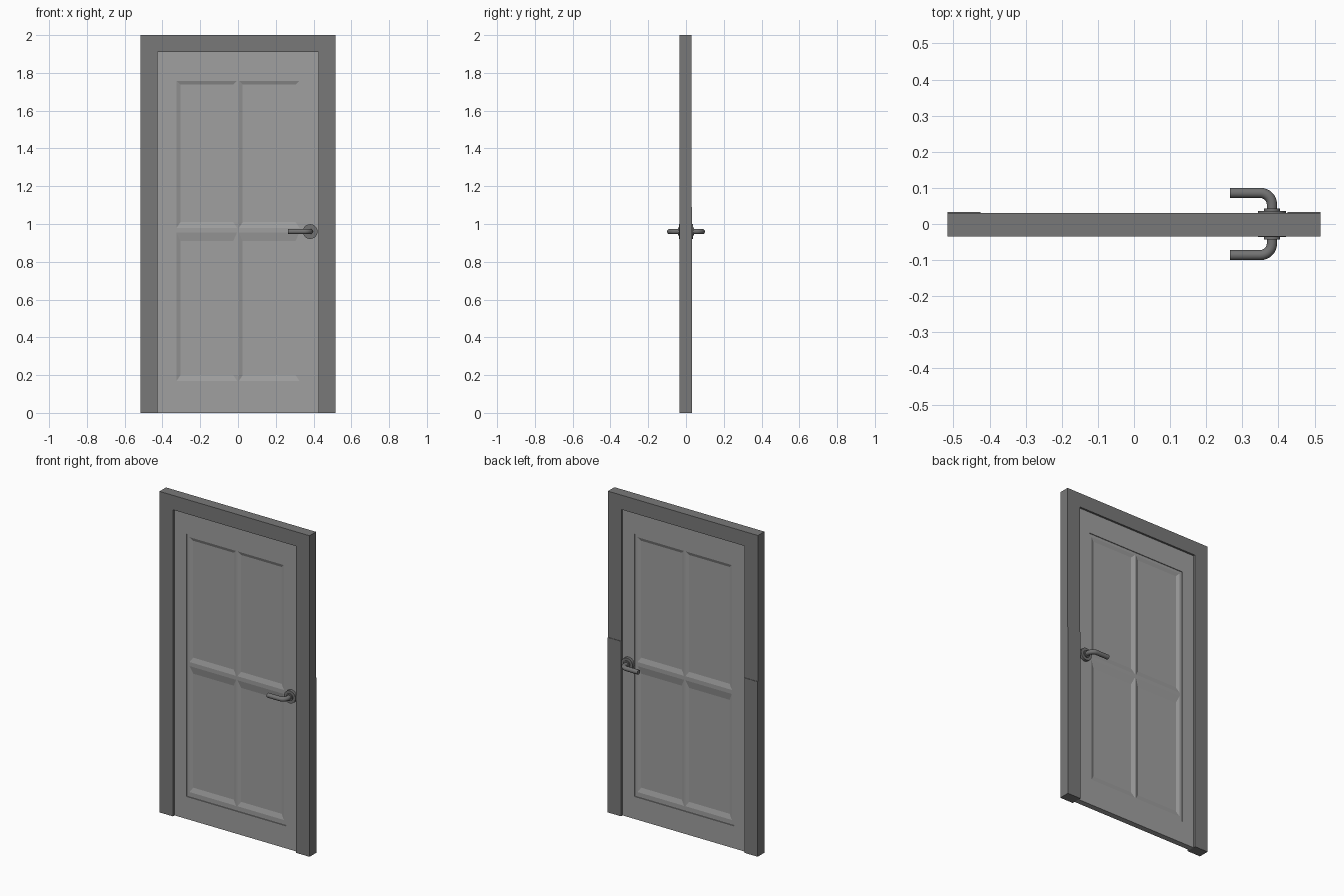
import bpy, bmesh, math
from mathutils import Vector

if "Cube" in bpy.data.objects:
    bpy.data.objects.remove(bpy.data.objects["Cube"])


def material(name, v):
    m = bpy.data.materials.new(name)
    m.diffuse_color = (v, v, v, 1)
    m.use_nodes = True
    m.node_tree.nodes["Principled BSDF"].inputs["Base Color"].default_value = m.diffuse_color
    return m


FRAME = material("dark grey frame", 0.19)
LEAF = material("mid grey leaf", 0.35)
METAL = material("handle grey", 0.17)


def finish(name, bm, mat):
    me = bpy.data.meshes.new(name)
    bm.to_mesh(me)
    bm.free()
    me.materials.append(mat)
    ob = bpy.data.objects.new(name, me)
    bpy.context.collection.objects.link(ob)
    return ob


def box(bm, x0, x1, y0, y1, z0, z1):
    vs = bmesh.ops.create_cube(bm, size=1)["verts"]
    for v in vs:
        v.co = ((x0 + x1) / 2 + v.co.x * (x1 - x0),
                (y0 + y1) / 2 + v.co.y * (y1 - y0),
                (z0 + z1) / 2 + v.co.z * (z1 - z0))


def quad(bm, pts, side):
    f = bm.faces.new([bm.verts.new(p) for p in pts])
    f.normal_update()
    if f.normal.y * side < 0:
        f.normal_flip()


# Door frame: U-shaped outline extruded through the wall depth
W, IN, TOP, IN_TOP = 0.517, 0.425, 2.0, 1.91
bm = bmesh.new()
outline = [(-W, 0), (-IN, 0), (-IN, IN_TOP), (IN, IN_TOP), (IN, 0), (W, 0), (W, TOP), (-W, TOP)]
face = bm.faces.new([bm.verts.new((x, -0.034, z)) for x, z in outline])
ext = bmesh.ops.extrude_face_region(bm, geom=[face])
for v in ext["geom"]:
    if isinstance(v, bmesh.types.BMVert):
        v.co.y = 0.030
bmesh.ops.recalc_face_normals(bm, faces=bm.faces)
finish("door_frame", bm, FRAME)

# Slightly thicker lower part on the back of each jamb
bm = bmesh.new()
for s in (-1, 1):
    a, b = sorted((s * IN, s * W))
    box(bm, a, b, 0.029, 0.033, 0, 1.09)
finish("jamb_backing", bm, FRAME)

# Stiles and rails around the panelled area
T, MID, FIELD = 0.018, 0.013, 0.005
PX, PZ0, PZ1 = 0.343, 0.14, 1.775
bm = bmesh.new()
for x0, x1, z0, z1 in ((-IN, -PX, 0, IN_TOP), (PX, IN, 0, IN_TOP),
                       (-PX, PX, 0, PZ0), (-PX, PX, PZ1, IN_TOP)):
    box(bm, x0, x1, -T, T, z0, z1)
finish("stiles_and_rails", bm, LEAF)

# Panelled area: flat bars between four sunken panels with sloped edges
bm = bmesh.new()
xs = (-PX, -0.325, -0.005, 0.005, 0.325, PX)
zs = (PZ0, 0.17, 0.955, 0.98, 1.758, PZ1)
insets = {1: (0.03, 0.045), 3: (0.03, 0.02)}
for s in (-1, 1):
    for i in range(5):
        for j in range(5):
            x0, x1, z0, z1 = xs[i], xs[i + 1], zs[j], zs[j + 1]
            outer = [(x0, s * MID, z0), (x1, s * MID, z0), (x1, s * MID, z1), (x0, s * MID, z1)]
            if i % 2 and j % 2:
                lo, hi = insets[j]
                a, b, c, d = x0 + 0.02, x1 - 0.02, z0 + lo, z1 - hi
                inner = [(a, s * FIELD, c), (b, s * FIELD, c), (b, s * FIELD, d), (a, s * FIELD, d)]
                quad(bm, inner, s)
                for k in range(4):
                    n = (k + 1) % 4
                    quad(bm, [outer[k], outer[n], inner[n], inner[k]], s)
            else:
                quad(bm, outer, s)
bmesh.ops.remove_doubles(bm, verts=bm.verts, dist=1e-5)
finish("door_panels", bm, LEAF)

# Handles on both sides: rose, collar and bent lever
HX, HZ, HY, BEND = 0.382, 0.96, 0.086, 0.032


def smooth(ob):
    bpy.ops.object.select_all(action="DESELECT")
    ob.select_set(True)
    bpy.context.view_layer.objects.active = ob
    bpy.ops.object.shade_smooth_by_angle(angle=math.radians(35))


for s, side in ((-1, "front"), (1, "back")):
    for part, r, y0, y1 in (("rose", 0.039, 0.012, 0.036), ("collar", 0.022, 0.03, 0.043)):
        bpy.ops.mesh.primitive_cylinder_add(vertices=32, radius=r, depth=y1 - y0,
                                            location=(HX, s * (y0 + y1) / 2, HZ),
                                            rotation=(math.pi / 2, 0, 0))
        ob = bpy.context.object
        ob.name = f"{side}_{part}"
        ob.data.materials.append(METAL)
        smooth(ob)
    # Lever path: out from the door, round the bend, along the door
    path = [(HX, 0.02)]
    for k in range(9):
        t = k / 8 * math.pi / 2
        path.append((HX - BEND + BEND * math.cos(t), HY - BEND + BEND * math.sin(t)))
    path.append((0.266, HY))
    bm = bmesh.new()
    rings = []
    for k, (x, y) in enumerate(path):
        p, q = path[max(k - 1, 0)], path[min(k + 1, len(path) - 1)]
        side_dir = Vector((-(q[1] - p[1]), q[0] - p[0], 0)).normalized()
        ring = []
        for m in range(20):
            t = m / 20 * 2 * math.pi
            c = Vector((x, y, HZ)) + 0.0142 * (side_dir * math.cos(t) + Vector((0, 0, math.sin(t))))
            ring.append(bm.verts.new((c.x, s * c.y, c.z)))
        rings.append(ring)
    for a, b in zip(rings, rings[1:]):
        for m in range(20):
            n = (m + 1) % 20
            bm.faces.new((a[m], a[n], b[n], b[m]))
    bm.faces.new(rings[0])
    bm.faces.new(rings[-1])
    bmesh.ops.recalc_face_normals(bm, faces=bm.faces)
    smooth(finish(f"{side}_lever", bm, METAL))
